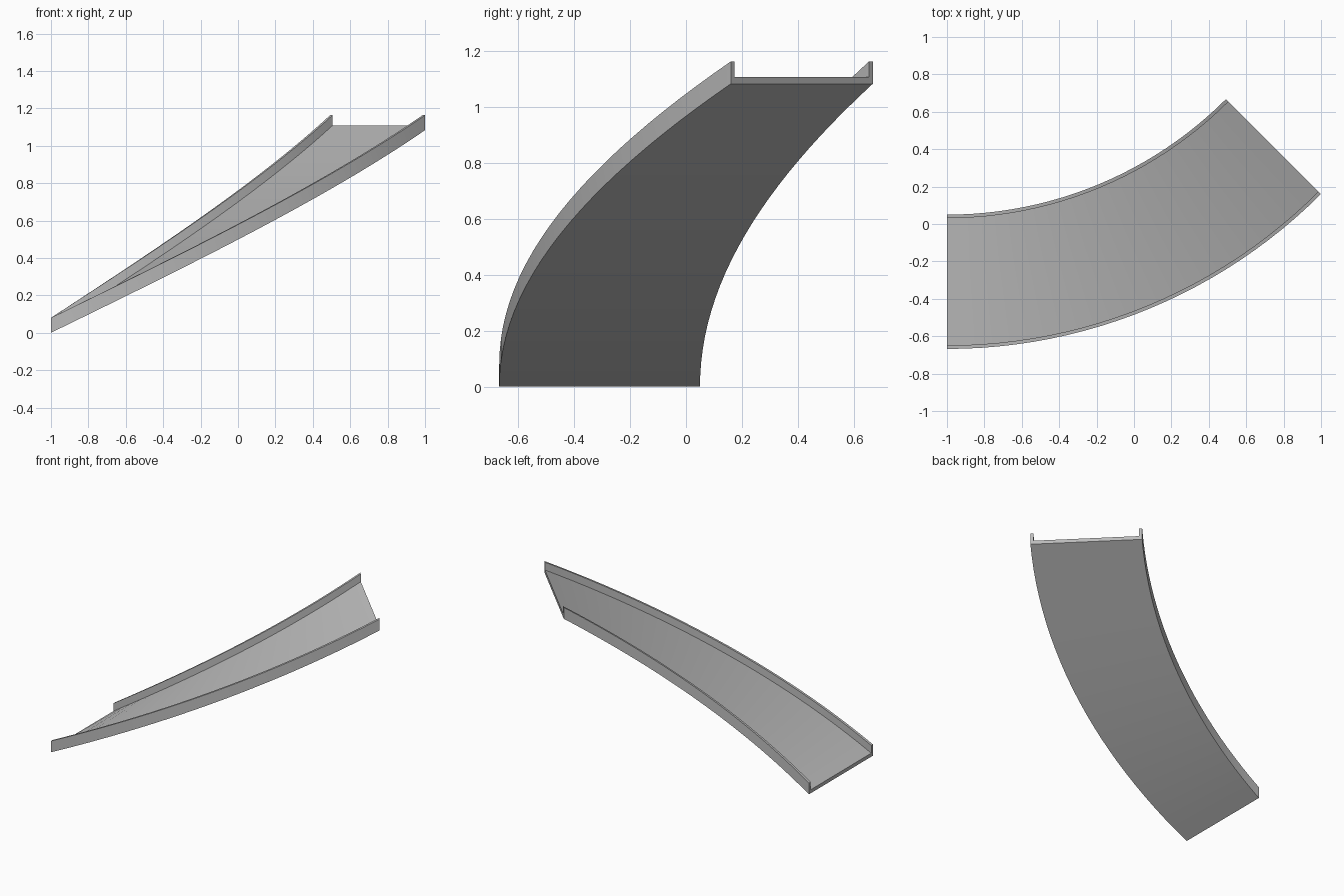
import bpy, bmesh
from math import sin, cos, radians

cube = bpy.data.objects.get("Cube")
if cube:
    bpy.data.objects.remove(cube, do_unlink=True)

grey = bpy.data.materials.new("plain_grey")
grey.use_nodes = True
colour = (0.5, 0.5, 0.5, 1)
grey.diffuse_color = colour
grey.node_tree.nodes["Principled BSDF"].inputs["Base Color"].default_value = colour

# Ramp dimensions: an eighth of a turn, climbing evenly
INNER, OUTER = 2.11, 2.828
CENTRE_X, CENTRE_Y = -1.0, 2.16
TURN, RISE, STEPS = radians(45), 1.083, 24
WALL, FLOOR, RAIL = 0.019, 0.025, 0.08

# U-shaped section of floor and two side rails: (radius, height)
section = [
    (INNER, 0), (OUTER, 0), (OUTER, RAIL), (OUTER - WALL, RAIL),
    (OUTER - WALL, FLOOR), (INNER + WALL, FLOOR),
    (INNER + WALL, RAIL), (INNER, RAIL),
]

# Sweep the section along the climbing arc
bm = bmesh.new()
rings = []
for i in range(STEPS + 1):
    t = i / STEPS
    a = TURN * t
    rings.append([bm.verts.new((CENTRE_X + r * sin(a), CENTRE_Y - r * cos(a), RISE * t + h))
                  for r, h in section])
n = len(section)
for ring, following in zip(rings, rings[1:]):
    for k in range(n):
        j = (k + 1) % n
        bm.faces.new((ring[k], ring[j], following[j], following[k]))

# Close both ends with a floor quad and a quad for each rail
for ring in (rings[0], rings[-1]):
    bm.faces.new(ring)
bmesh.ops.recalc_face_normals(bm, faces=bm.faces)

mesh = bpy.data.meshes.new("curved_ramp")
bm.to_mesh(mesh)
bm.free()
mesh.materials.append(grey)
ramp = bpy.data.objects.new("curved_ramp", mesh)
bpy.context.collection.objects.link(ramp)

# Smooth along the curve, sharp at the section corners
bpy.context.view_layer.objects.active = ramp
ramp.select_set(True)
bpy.ops.object.shade_smooth_by_angle(angle=radians(30))
